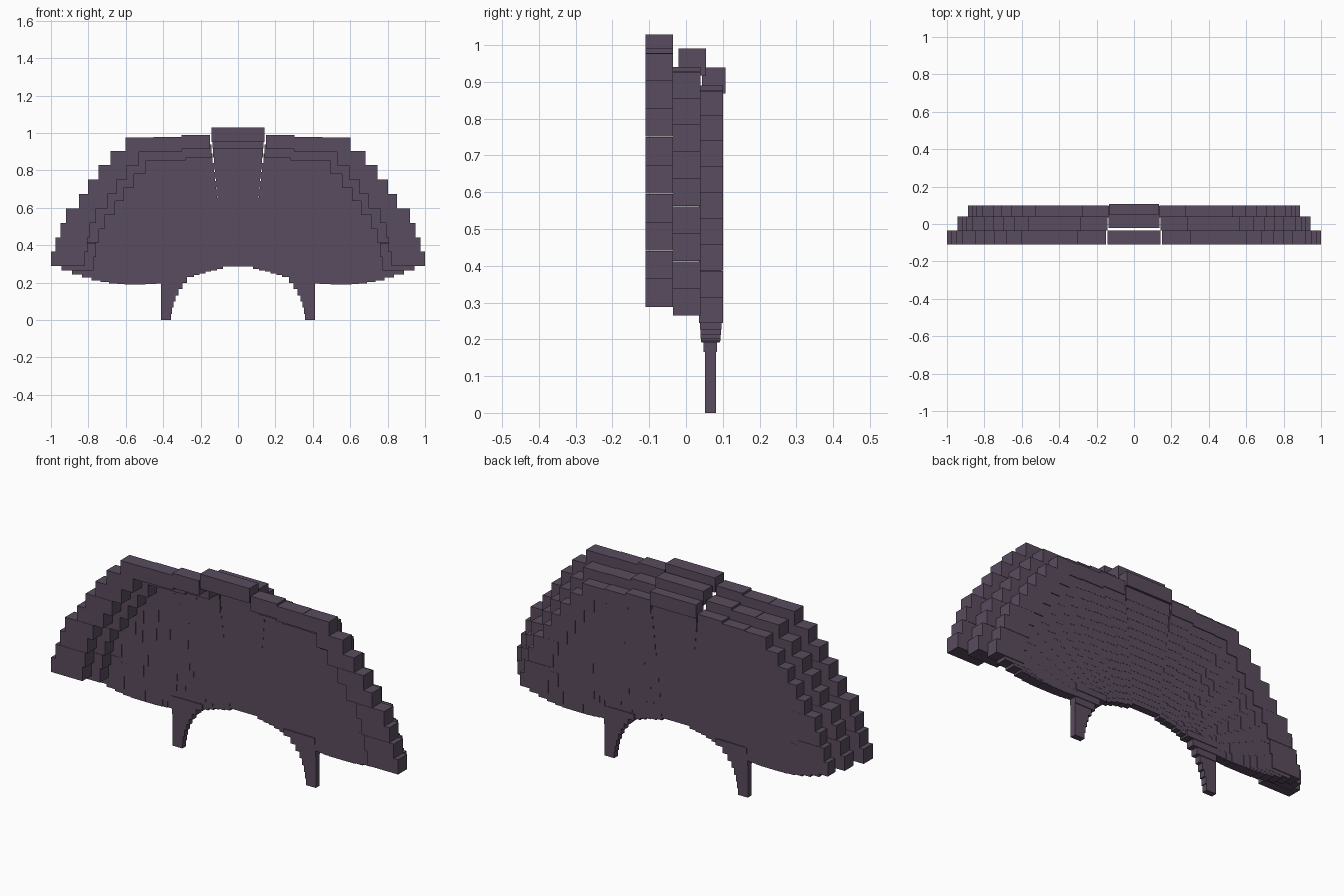
import bpy, bmesh, math
from mathutils import Matrix, Vector

if "Cube" in bpy.data.objects:
    bpy.data.objects.remove(bpy.data.objects["Cube"])

mat = bpy.data.materials.new("dusky_purple")
mat.diffuse_color = (0.10, 0.072, 0.112, 1)
mat.use_nodes = True
mat.node_tree.nodes["Principled BSDF"].inputs["Base Color"].default_value = mat.diffuse_color


def add_box(bm, x0, x1, y0, y1, z0, z1):
    m = Matrix.Translation(((x0 + x1) / 2, (y0 + y1) / 2, (z0 + z1) / 2))
    m = m @ Matrix.Diagonal((x1 - x0, y1 - y0, z1 - z0, 1))
    bmesh.ops.create_cube(bm, size=1, matrix=m)


def add_mirrored(bm, x0, x1, *rest):
    add_box(bm, x0, x1, *rest)
    add_box(bm, -x1, -x0, *rest)


def finish(bm, name):
    me = bpy.data.meshes.new(name)
    bm.to_mesh(me)
    bm.free()
    me.materials.append(mat)
    ob = bpy.data.objects.new(name, me)
    bpy.context.collection.objects.link(ob)


# Half arches of block centres (x, z): from the low end up to the middle
OUTER = [(.91, .327), (.89, .402), (.87, .48), (.84, .557), (.775, .635),
         (.725, .712), (.67, .79), (.605, .865), (.525, .938),
         (.375, .94), (.225, .952), (0, .99)]
INNER = [(.375, .22), (.365, .225), (.345, .235), (.325, .24), (.305, .25),
         (.275, .255), (.245, .26), (.215, .27), (.19, .28),
         (.16, .285), (.13, .292), (0, .305)]
OUTER_W = [.18, .17, .16, .16] + [.152] * 7 + [.285]
INNER_W = [.08] * 8 + [.09, .095, .1, .18]
RINGS = 17
LAYER_Y = [(-.11, -.035), (-.035, .04), (.036, .1)]


def lerp(a, b, t):
    return a + (b - a) * t


# Nested arches of blocks, the outer three stepping towards the front
for k in range(RINGS):
    u = k / (RINGS - 1)
    tx, tz = 1 - (1 - u) ** 1.6, 1 - (1 - u) ** 1.2
    h = lerp(.077, .04, tz) / 2
    y0, y1 = LAYER_Y[k] if k < 3 else (lerp(.036, .048, u), lerp(.099, .084, u))
    bm = bmesh.new()
    for i, (o, n) in enumerate(zip(OUTER, INNER)):
        x, z = lerp(o[0], n[0], tx), lerp(o[1], n[1], tz)
        z -= .055 * math.sin(math.pi * tx) * (1 - i / 11) ** 2
        w = lerp(OUTER_W[i], INNER_W[i], tx) / 2
        if i < 11:
            add_mirrored(bm, x - w, x + w, y0, y1, z - h, z + h)
        else:
            # middle block sits slightly back and higher on the second and third arch
            dy = {1: .014, 2: .008}.get(k, 0)
            dz = .015 if k in (1, 2) else 0
            add_box(bm, -w, w, y0 + dy, y1 + dy, z - h + dz, z + h + dz)
    finish(bm, f"block_arch_{k + 1}")

# Two stepped legs
bm = bmesh.new()
for i, inner in enumerate([.357, .352, .344, .333, .318, .298, .272, .235]):
    t = .015 + .0012 * max(0, i - 4) * 3
    add_mirrored(bm, inner, .413, .066 - t, .066 + t, i * .033, (i + 1) * .033)
finish(bm, "stepped_legs")
